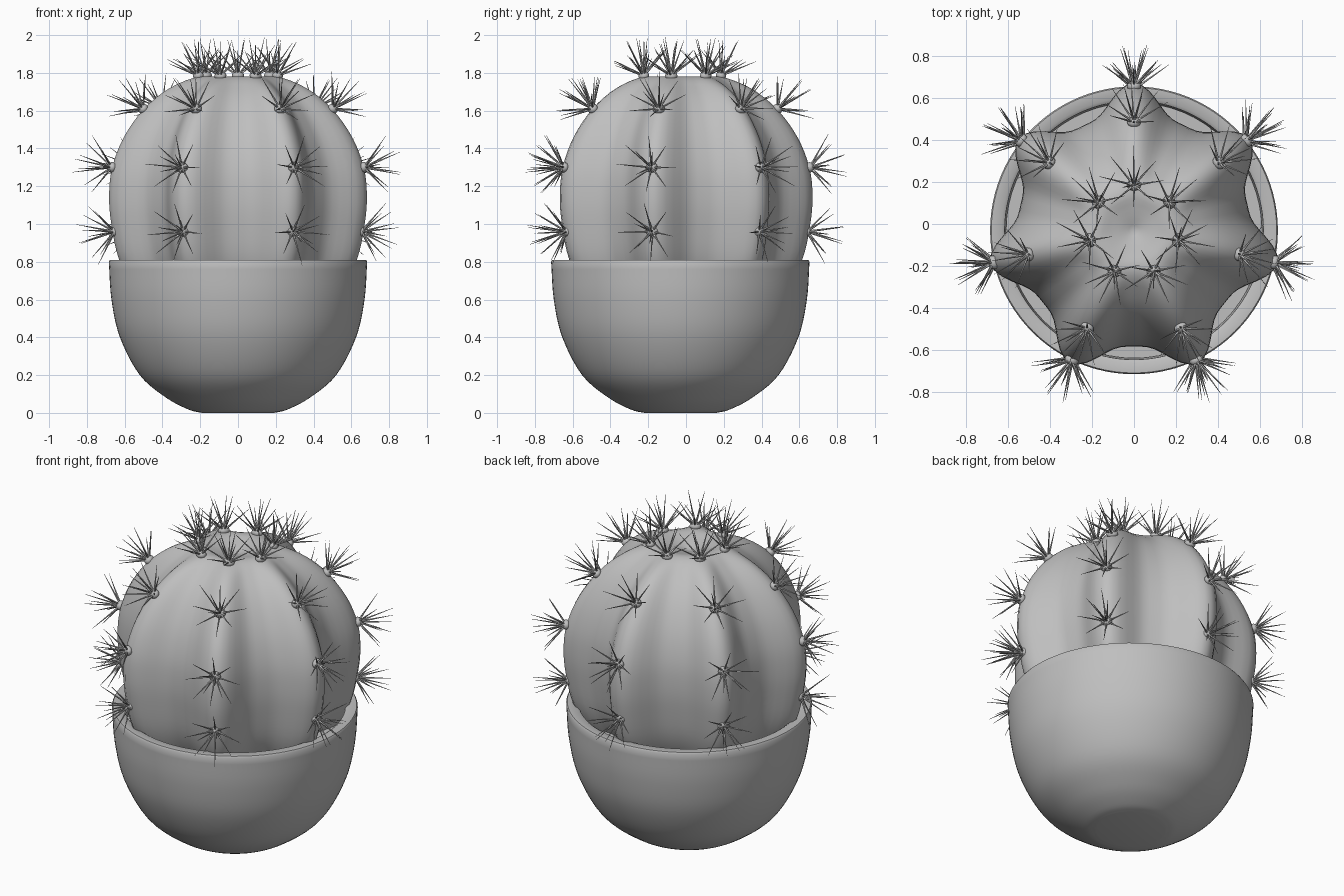
import bpy, bmesh, math, random
from mathutils import Vector, Matrix

random.seed(7)
RIBS = 7
CENTRE_Y = -0.03

cube = bpy.data.objects.get("Cube")
if cube:
    bpy.data.objects.remove(cube, do_unlink=True)

grey = bpy.data.materials.new("plain grey")
grey.use_nodes = True
colour = (0.52, 0.52, 0.52, 1)
grey.diffuse_color = colour
grey.node_tree.nodes["Principled BSDF"].inputs["Base Color"].default_value = colour


def finish(name, bm, angle):
    """Turn a bmesh into a smooth-shaded grey object."""
    bmesh.ops.recalc_face_normals(bm, faces=bm.faces)
    mesh = bpy.data.meshes.new(name)
    bm.to_mesh(mesh)
    bm.free()
    mesh.materials.append(grey)
    obj = bpy.data.objects.new(name, mesh)
    obj.location.y = CENTRE_Y
    bpy.context.collection.objects.link(obj)
    bpy.ops.object.select_all(action="DESELECT")
    obj.select_set(True)
    bpy.context.view_layer.objects.active = obj
    bpy.ops.object.shade_smooth_by_angle(angle=math.radians(angle))
    return obj


def smooth_path(points, steps):
    """Catmull-Rom resampling of a (radius, height) profile."""
    p = [Vector(q) for q in points]
    p = [2 * p[0] - p[1]] + p + [2 * p[-1] - p[-2]]
    path = []
    for a, b, c, d in zip(p, p[1:], p[2:], p[3:]):
        for i in range(steps):
            t = i / steps
            path.append(0.5 * (2 * b + (c - a) * t + (2 * a - 5 * b + 4 * c - d) * t * t
                               + (3 * b - a - 3 * c + d) * t ** 3))
    return path + [p[-2]]


def lathe(profile, segments, shape=lambda r, angle: r):
    """Revolve a profile; shape() may vary the radius around the axis."""
    bm = bmesh.new()
    rings = []
    for r, z in profile:
        if r < 0.001:
            rings.append([bm.verts.new((0, 0, z))] * segments)
            continue
        ring = []
        for i in range(segments):
            a = math.pi / 2 + math.tau * i / segments
            s = shape(r, a)
            ring.append(bm.verts.new((s * math.cos(a), s * math.sin(a), z)))
        rings.append(ring)
    for low, high in zip(rings, rings[1:]):
        for i in range(segments):
            j = (i + 1) % segments
            corners = dict.fromkeys((low[i], low[j], high[j], high[i]))
            if len(corners) > 2:
                bm.faces.new(list(corners))
    return bm


# Rounded pot with a thick rim and hollow inside
outer = smooth_path([(0.19, 0), (0.26, 0.017), (0.38, 0.08), (0.52, 0.2), (0.625, 0.4),
                     (0.67, 0.6), (0.684, 0.8)], 5)
inside = [(0.678, 0.81), (0.63, 0.81), (0.615, 0.8), (0.605, 0.6), (0.5, 0.3), (0, 0.2)]
finish("pot", lathe([(0, 0)] + [tuple(v) for v in outer] + inside, 96), 40)

# Soil disc below the rim
finish("soil", lathe([(0, 0.69), (0.608, 0.69), (0.6, 0.66), (0, 0.66)], 64), 30)


# Ribbed cactus body
def ribbed(r, angle):
    ridge = math.cos(RIBS * (angle - math.pi / 2) / 2) ** 2
    depth = 0.21 * min(1, max(0, (r - 0.1) / 0.25))
    return r * (1 - depth * (1 - ridge ** 1.7))


body = smooth_path([(0, 0.45), (0.4, 0.5), (0.55, 0.65), (0.645, 0.81), (0.688, 1.0),
                    (0.7, 1.15), (0.683, 1.3), (0.62, 1.46), (0.51, 1.61), (0.37, 1.72),
                    (0.21, 1.78), (0.1, 1.765), (0, 1.735)], 4)
finish("cactus_body", lathe(body, RIBS * 16, ribbed), 70)

# Spine cushions and spine clusters along every ridge: radius, height, tilt
rows = [(0.67, 0.96, -8), (0.685, 1.3, 5), (0.515, 1.61, 40), (0.215, 1.785, 75)]
cushions = bmesh.new()
spines = bmesh.new()


def add_spine(base, tilt, spin, length):
    turn = Matrix.Rotation(spin, 4, "Z") @ Matrix.Rotation(tilt, 4, "Y")
    bmesh.ops.create_cone(spines, segments=5, radius1=0.0065, radius2=0.0008, depth=length,
                          cap_ends=True,
                          matrix=base @ turn @ Matrix.Translation((0, 0, length / 2)))


for rib in range(RIBS):
    around = Matrix.Rotation(math.pi / 2 + math.tau * rib / RIBS, 4, "Z")
    for radius, height, lift in rows:
        base = (around @ Matrix.Translation((radius, 0, height))
                @ Matrix.Rotation(math.radians(90 - lift), 4, "Y"))
        bmesh.ops.create_uvsphere(cushions, u_segments=14, v_segments=8, radius=0.033,
                                  matrix=base @ Matrix.Diagonal((0.85, 1, 0.75, 1)))
        for i in range(8):
            add_spine(base, math.radians(random.uniform(50, 58)),
                      math.tau * i / 8 + random.uniform(-0.08, 0.08),
                      random.uniform(0.17, 0.205))
        for i in range(4):
            add_spine(base, math.radians(random.uniform(12, 26)),
                      math.tau * (i + 0.5) / 4 + random.uniform(-0.2, 0.2),
                      random.uniform(0.195, 0.212))

finish("spine_cushions", cushions, 60)
finish("spines", spines, 80)
